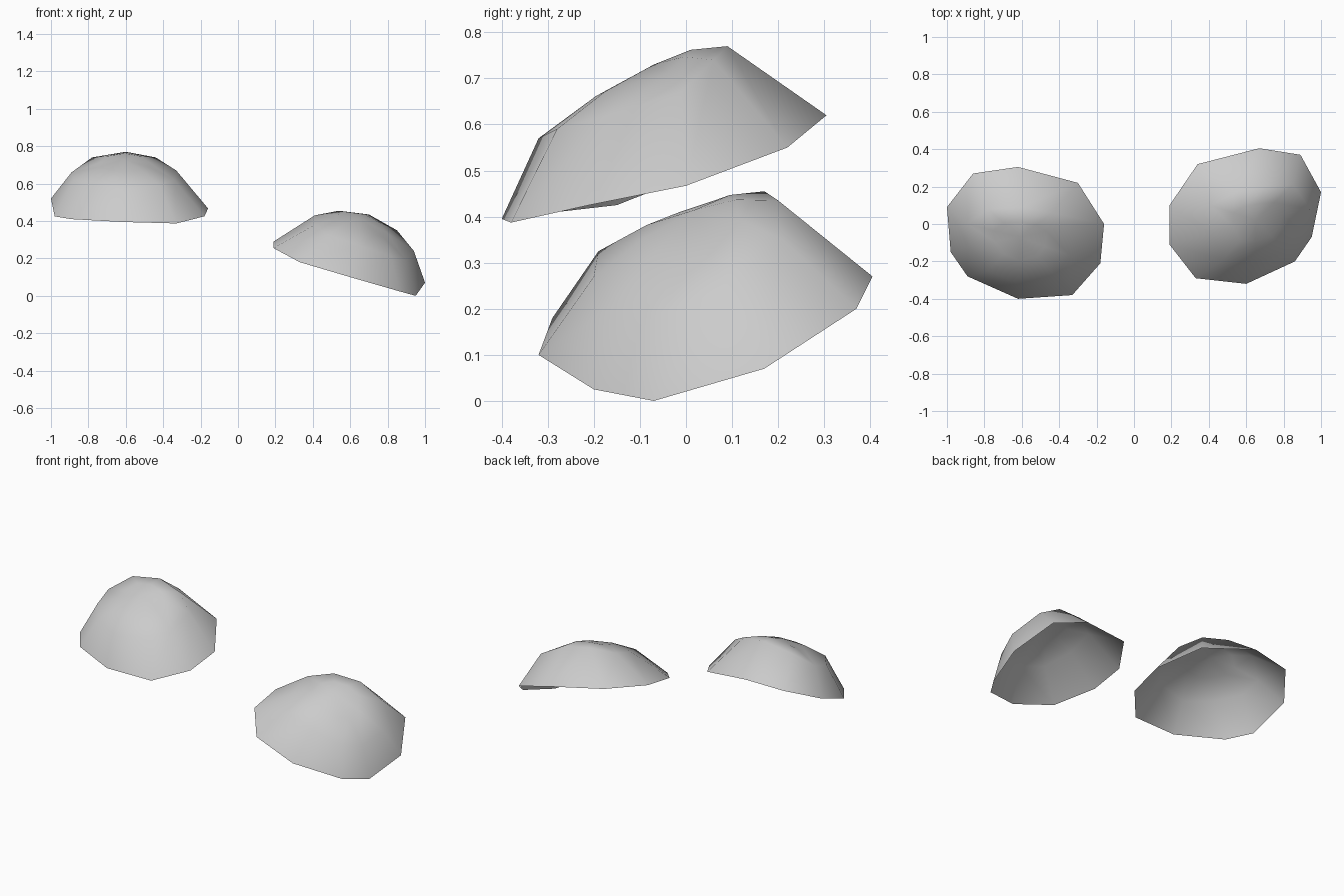
import bpy
import bmesh
from mathutils import Vector

default_cube = bpy.data.objects.get("Cube")
if default_cube:
    bpy.data.objects.remove(default_cube, do_unlink=True)


def make_material(name, color):
    material = bpy.data.materials.new(name)
    material.use_nodes = True
    material.diffuse_color = color
    material.node_tree.nodes["Principled BSDF"].inputs["Base Color"].default_value = color
    return material


def bridge(bm, outer, inner):
    """Join two clockwise loops with outward-facing quads."""
    count = len(outer)
    for i in range(count):
        j = (i + 1) % count
        bm.faces.new((outer[j], outer[i], inner[i], inner[j]))


def make_shell(name, rim, shoulder, crown, bulge, material):
    """Open ten-sided dome: rim, shoulder, softened cap ring and crown."""
    crown = Vector(crown)
    shoulder = [Vector(p) for p in shoulder]
    cap = [p.lerp(crown, 0.5) + Vector((0, 0, bulge)) for p in shoulder]

    bm = bmesh.new()
    loops = [[bm.verts.new(p) for p in loop] for loop in (rim, shoulder, cap)]
    top = bm.verts.new(crown)
    for outer, inner in zip(loops, loops[1:]):
        bridge(bm, outer, inner)
    last = loops[-1]
    for i, vert in enumerate(last):
        bm.faces.new((last[(i + 1) % len(last)], vert, top))
    for face in bm.faces:
        face.smooth = True

    mesh = bpy.data.meshes.new(name)
    bm.to_mesh(mesh)
    bm.free()
    mesh.materials.append(material)
    shell = bpy.data.objects.new(name, mesh)
    bpy.context.collection.objects.link(shell)
    return shell


shell_grey = make_material("plain grey", (0.6, 0.6, 0.6, 1))

# Upper shell, tipped towards the front
make_shell(
    "upper_shell",
    rim=[(-1, .09, .52), (-.86, .27, .6), (-.62, .305, .62), (-.3, .22, .55),
         (-.16, 0, .467), (-.18, -.21, .425), (-.33, -.38, .387),
         (-.62, -.4, .395), (-.89, -.28, .41), (-.98, -.15, .425)],
    shoulder=[(-.89, 0, .66), (-.78, .08, .74), (-.6, .09, .77), (-.44, .06, .74),
              (-.33, -.01, .67), (-.34, -.17, .62), (-.42, -.28, .59),
              (-.62, -.32, .57), (-.78, -.25, .6), (-.88, -.12, .62)],
    crown=(-.61, -.07, .73), bulge=.012, material=shell_grey)

# Lower shell, tipped towards the front and the outer side
make_shell(
    "lower_shell",
    rim=[(.19, .1, .29), (.34, .32, .31), (.67, .405, .27), (.89, .37, .2),
         (1, .17, .07), (.95, -.07, 0), (.86, -.2, .025),
         (.6, -.32, .1), (.33, -.29, .18), (.19, -.11, .255)],
    shoulder=[(.41, .1, .43), (.54, .17, .455), (.7, .2, .435), (.85, .21, .35),
              (.94, .08, .24), (.9, -.06, .19), (.82, -.15, .21),
              (.65, -.2, .27), (.48, -.19, .325), (.41, -.05, .38)],
    crown=(.65, .02, .415), bulge=.012, material=shell_grey)
